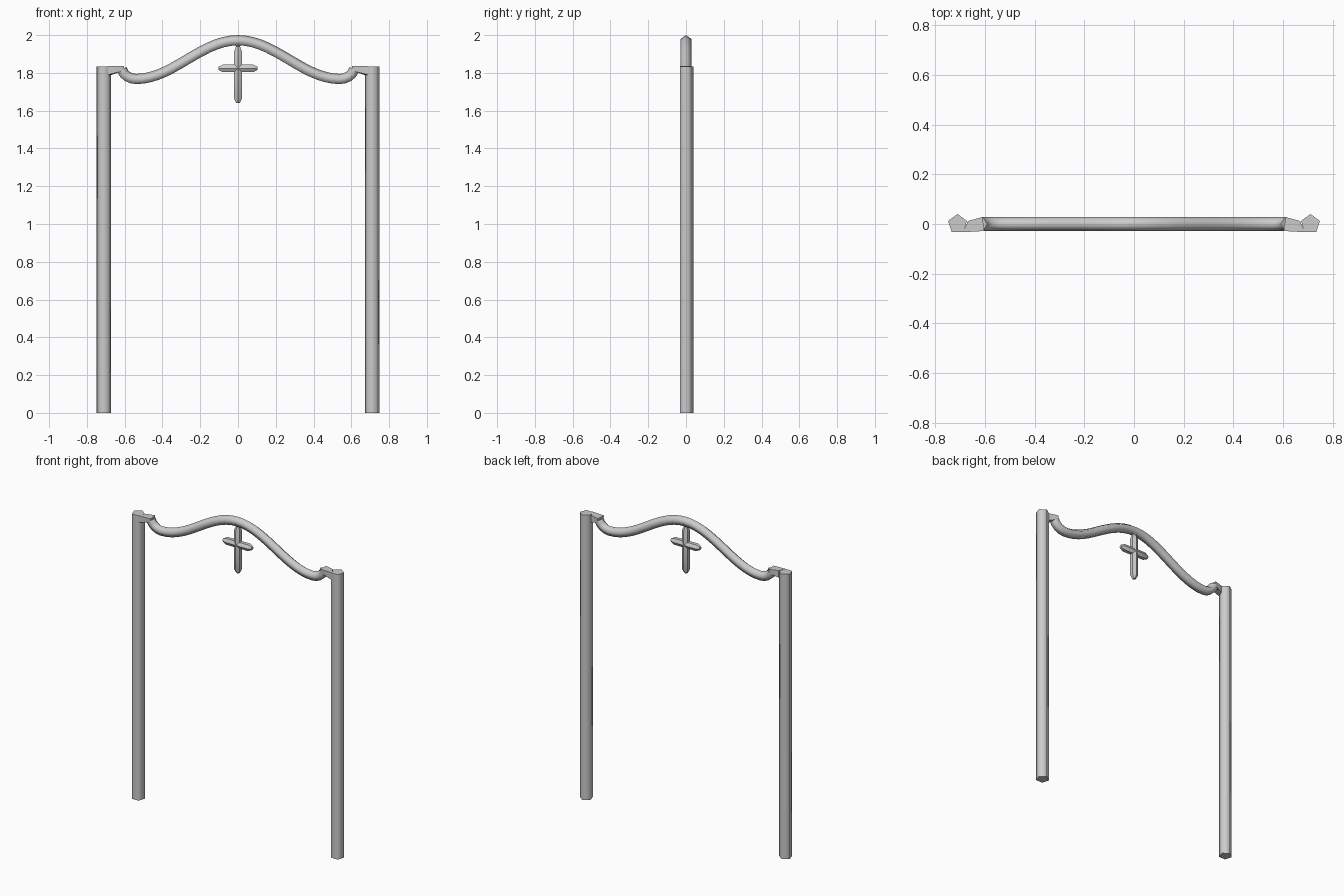
import bpy, bmesh, math
from mathutils import Vector

if "Cube" in bpy.data.objects:
    bpy.data.objects.remove(bpy.data.objects["Cube"])

Y = Vector((0, 1, 0))


def finish(name, bm, angle):
    bmesh.ops.recalc_face_normals(bm, faces=bm.faces)
    me = bpy.data.meshes.new(name)
    bm.to_mesh(me)
    bm.free()
    ob = bpy.data.objects.new(name, me)
    bpy.context.collection.objects.link(ob)
    bpy.ops.object.select_all(action='DESELECT')
    ob.select_set(True)
    bpy.context.view_layer.objects.active = ob
    bpy.ops.object.shade_smooth_by_angle(angle=math.radians(angle))
    return ob


def sweep(name, path, radii, sides=5, phase=0.0, angle=75):
    """Polygonal tube along a path of (x, z) points."""
    pts = [Vector((x, 0, z)) for x, z in path]
    bm = bmesh.new()
    rings = []
    for i, p in enumerate(pts):
        t = (pts[min(i + 1, len(pts) - 1)] - pts[max(i - 1, 0)]).normalized()
        n = t.cross(Y)
        ring = []
        for k in range(sides):
            a = phase + 2 * math.pi * k / sides
            ring.append(bm.verts.new(p + radii[i] * (math.cos(a) * n + math.sin(a) * Y)))
        rings.append(ring)
    for r0, r1 in zip(rings, rings[1:]):
        for k in range(sides):
            j = (k + 1) % sides
            bm.faces.new((r0[k], r0[j], r1[j], r1[k]))
    bm.faces.new(rings[0])
    bm.faces.new(rings[-1])
    return finish(name, bm, angle)


# Wavy top bar: cosine hump with upturned ends
half = [(x, 1.765 + 0.1025 * (1 + math.cos(math.pi * x / 0.54)))
        for x in [0.54 * i / 14 for i in range(15)]]
half += [(0.565, 1.769), (0.588, 1.779), (0.605, 1.794), (0.617, 1.817)]
path = [(-x, z) for x, z in reversed(half[1:])] + half
sweep("arch_bar", path, [0.03] * len(path))

for side, s in (("left", -1), ("right", 1)):
    # Five-sided post
    sweep(side + "_post", [(s * 0.71, 0), (s * 0.71, 1.835)], [0.04] * 2,
          phase=math.pi / 2)
    # Wedge joining the bar end to the post
    bm = bmesh.new()
    outer = [(0.668, 0.012, 1.836), (0.688, -0.033, 1.836),
             (0.688, -0.033, 1.79), (0.668, 0.012, 1.79)]
    inner = [(0.61, 0.028, 1.836), (0.602, -0.028, 1.836),
             (0.61, -0.026, 1.81), (0.61, 0.026, 1.81)]
    for x, y, z in outer + inner:
        bm.verts.new((s * x, y, z))
    bmesh.ops.convex_hull(bm, input=bm.verts)
    finish(side + "_bracket", bm, 30)

# Hanging cross with chamfered ends, and its small neck
R = [0.011, 0.023, 0.023, 0.011]
sweep("cross_upright", [(0, 1.64), (0, 1.662), (0, 1.915), (0, 1.943)], R, 6, math.pi / 6, 35)
sweep("cross_arm", [(-0.103, 1.824), (-0.08, 1.824), (0.08, 1.824), (0.103, 1.824)],
      R, 6, math.pi / 6, 35)
sweep("cross_neck", [(0, 1.935), (0, 1.965)], [0.011, 0.022], 6, math.pi / 6)
